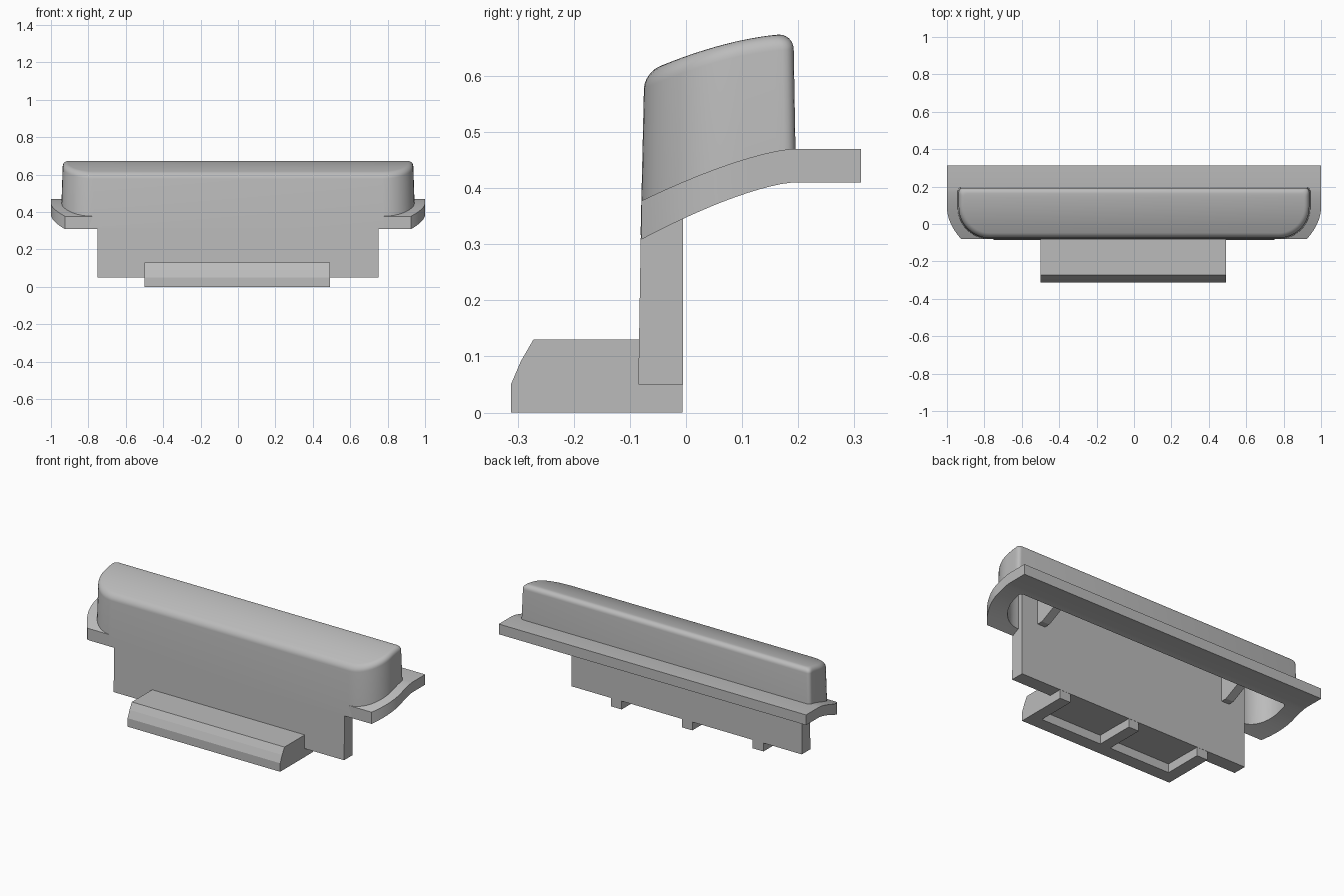
import bpy, bmesh, math

cube = bpy.data.objects.get("Cube")
if cube:
    bpy.data.objects.remove(cube, do_unlink=True)

grey = bpy.data.materials.new("plain grey")
grey.use_nodes = True
grey.diffuse_color = (0.5, 0.5, 0.5, 1)
grey.node_tree.nodes["Principled BSDF"].inputs["Base Color"].default_value = (0.5, 0.5, 0.5, 1)


def finish(name, bm):
    bmesh.ops.recalc_face_normals(bm, faces=bm.faces)
    mesh = bpy.data.meshes.new(name)
    bm.to_mesh(mesh)
    bm.free()
    mesh.materials.append(grey)
    obj = bpy.data.objects.new(name, mesh)
    bpy.context.collection.objects.link(obj)
    return obj


def activate(obj):
    bpy.ops.object.select_all(action='DESELECT')
    obj.select_set(True)
    bpy.context.view_layer.objects.active = obj


def cut(obj, cutter):
    activate(obj)
    mod = obj.modifiers.new("opening", 'BOOLEAN')
    mod.operation = 'DIFFERENCE'
    mod.solver = 'EXACT'
    mod.object = cutter
    bpy.ops.object.modifier_apply(modifier=mod.name)


def smooth(obj):
    activate(obj)
    bpy.ops.object.shade_smooth_by_angle(angle=math.radians(30))


def loft(name, rings):
    """Stack mirrored half outlines, closing both ends with strips across x."""
    bm = bmesh.new()
    right = [[bm.verts.new(p) for p in r] for r in rings]
    left = [[bm.verts.new((-x, y, z)) for x, y, z in r] for r in rings]
    n = len(rings[0])
    for k in range(len(rings) - 1):
        for side in (right, left):
            for i in range(n - 1):
                bm.faces.new((side[k][i], side[k][i + 1], side[k + 1][i + 1], side[k + 1][i]))
        for i in (0, n - 1):
            bm.faces.new((right[k][i], left[k][i], left[k + 1][i], right[k + 1][i]))
    for k in (0, -1):
        for i in range(n - 1):
            bm.faces.new((right[k][i], right[k][i + 1], left[k][i + 1], left[k][i]))
    return finish(name, bm)


def prism(name, profile, x0, x1):
    """Extrude a y-z profile along x."""
    bm = bmesh.new()
    face = bm.faces.new([bm.verts.new((x0, y, z)) for y, z in profile])
    ext = bmesh.ops.extrude_face_region(bm, geom=[face])
    verts = [g for g in ext["geom"] if isinstance(g, bmesh.types.BMVert)]
    bmesh.ops.translate(bm, verts=verts, vec=(x1 - x0, 0, 0))
    return finish(name, bm)


def outline(half, front, back, r, rb=0.02):
    """Half plan: big round front corner, straight side, small back corner."""
    pts = []
    for i in range(13):
        a = math.pi / 2 * i / 12
        pts.append((half - r + r * math.sin(a), front + r - r * math.cos(a)))
    y0, y1 = front + r, back - rb
    pts += [(half, y0 + (y1 - y0) * i / 6) for i in range(1, 7)]
    for i in range(1, 5):
        a = math.pi / 2 * i / 4
        pts.append((half - rb + rb * math.cos(a), y1 + rb * math.sin(a)))
    return pts


def sweep(y, y0, y1, z0, z1, power):
    t = min(max((y - y0) / (y1 - y0), 0), 1)
    return z0 + (z1 - z0) * (1 - (1 - t) ** power)


def crown(y):
    return sweep(y, -0.075, 0.192, 0.605, 0.675, 1.7)


def flange_top(y):
    return sweep(y, -0.08, 0.19, 0.377, 0.47, 1.4)


def flange_bottom(y):
    return sweep(y, -0.08, 0.19, 0.308, 0.41, 1.4)


# Cavity shared by the cap and flange
plan = outline(0.895, -0.035, 0.155, 0.135)
cavity = loft("cavity_cutter", [[(x, y, 0.2) for x, y in plan],
                                [(x, y, crown(y) - 0.045) for x, y in plan]])
cavity.hide_render = True

# Cap with slight draft and a rounded crown edge
rings = [[(x, y, flange_bottom(y) + 0.008) for x, y in outline(0.945, -0.081, 0.196, 0.17)]]
r = 0.028
for i in range(7):
    a = math.pi / 2 * i / 6
    e = r * (1 - math.cos(a))
    drop = r * (1 - math.sin(a))
    rings.append([(x, y, crown(y) - drop)
                  for x, y in outline(0.937 - e, -0.075 + e, 0.192 - e, 0.165 - e)])
cap = loft("cap", rings)
cut(cap, cavity)
smooth(cap)

# Swept flange with curved front corners
plan = []
for i in range(13):
    s = 1 - i / 12
    plan.append((1 - 0.075 * s * s, -0.0795 + 0.17 * (1 - s)))
plan += [(1, y) for y in (0.11, 0.13, 0.15, 0.17, 0.19, 0.312)]
flange = loft("flange", [[(x, y, flange_bottom(y)) for x, y in plan],
                         [(x, y, flange_top(y)) for x, y in plan]])
cut(flange, cavity)
smooth(flange)
bpy.data.objects.remove(cavity, do_unlink=True)

# Upright plate below the cap, running up inside it
prism("upright_plate", [(-0.085, 0.05), (-0.005, 0.05), (-0.005, 0.58), (-0.06, 0.58),
                        (-0.06, 0.36), (-0.0805, 0.32)], -0.75, 0.75)

# Stiffening ribs inside the cavity
for side, x in (("right", -0.62), ("left", 0.62)):
    prism("rib_" + side, [(-0.01, 0.385), (0.03, 0.385), (0.165, 0.45),
                          (0.165, 0.6), (-0.01, 0.58)], x - 0.025, x + 0.025)

# Front foot with two pockets underneath
foot = prism("front_foot", [(-0.312, 0), (-0.312, 0.05), (-0.294, 0.092), (-0.272, 0.13),
                            (-0.04, 0.13), (-0.04, 0.06), (-0.006, 0.06), (-0.006, 0)],
             -0.5, 0.493)
for x0 in (-0.43, 0.03):
    pocket = prism("pocket_cutter", [(-0.235, -0.05), (-0.235, 0.051),
                                     (0.05, 0.051), (0.05, -0.05)], x0, x0 + 0.393)
    pocket.hide_render = True
    cut(foot, pocket)
    bpy.data.objects.remove(pocket, do_unlink=True)
